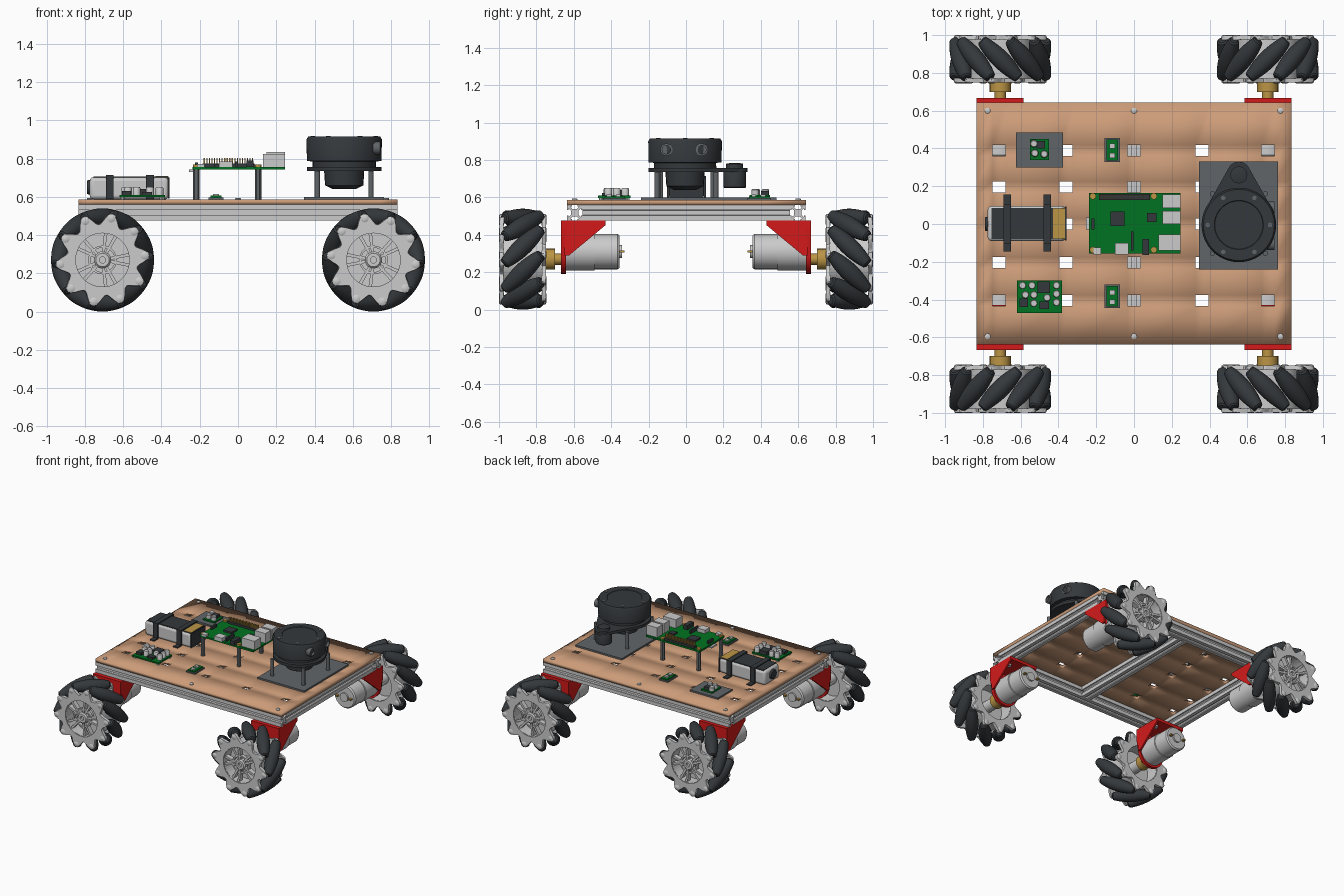
import bpy, bmesh
from math import sin, cos, pi, radians, sqrt, asin
from mathutils import Matrix, Vector

if "Cube" in bpy.data.objects:
    bpy.data.objects.remove(bpy.data.objects["Cube"])

T = Matrix.Translation
AZ = Matrix.Identity(4)
AY = Matrix(((1, 0, 0), (0, 0, 1), (0, 1, 0))).to_4x4()   # profile in xz, depth along y
AX = Matrix(((0, 0, 1), (1, 0, 0), (0, 1, 0))).to_4x4()   # profile in yz, depth along x


def mat(name, *rgb):
    m = bpy.data.materials.new(name)
    m.diffuse_color = (*rgb, 1)
    m.use_nodes = True
    m.node_tree.nodes["Principled BSDF"].inputs["Base Color"].default_value = m.diffuse_color
    return m


TAN, RED = mat("tan_board", .6, .33, .19), mat("red", .65, .01, .01)
GREEN, DARK = mat("green_board", .0, .17, .015), mat("dark", .035, .04, .045)
BRASS, SLATE = mat("brass", .5, .3, .06), mat("slate", .12, .13, .14)
ALU = mat("aluminium", .55, .56, .58)


def finish(name, bm, m=None, bevel=0):
    bmesh.ops.recalc_face_normals(bm, faces=bm.faces)
    me = bpy.data.meshes.new(name)
    bm.to_mesh(me)
    bm.free()
    if m:
        me.materials.append(m)
    ob = bpy.data.objects.new(name, me)
    bpy.context.collection.objects.link(ob)
    if bevel:
        b = ob.modifiers.new("bevel", "BEVEL")
        b.width, b.segments = bevel, 3
    return ob


def loft(bm, loops, M, closed=False):
    """Skin a row of equal-count point loops; cap the ends or join them."""
    rows = [[bm.verts.new(M @ Vector(p)) for p in lp] for lp in loops]
    n = len(rows[0])
    for a, b in zip(rows, rows[1:] + (rows[:1] if closed else [])):
        for i in range(n):
            bm.faces.new((a[i], a[(i + 1) % n], b[(i + 1) % n], b[i]))
    if not closed:
        bm.faces.new(rows[0])
        bm.faces.new(rows[-1])


def prism(bm, pts, w0, w1, M=AZ):
    loft(bm, [[(u, v, w) for u, v in pts] for w in (w0, w1)], M)


def lathe(bm, prof, M=AZ, n=32, closed=False):
    loft(bm, [[(r * cos(2 * pi * i / n), r * sin(2 * pi * i / n), t) for i in range(n)]
              for r, t in prof], M, closed)


def boxes(name, items, m=None, bevel=0):
    bm = bmesh.new()
    for x0, x1, y0, y1, z0, z1 in items:
        prism(bm, [(x0, y0), (x1, y0), (x1, y1), (x0, y1)], z0, z1)
    return finish(name, bm, m, bevel)


def lathes(name, prof, mats, m=None, n=24):
    bm = bmesh.new()
    for M in mats:
        lathe(bm, prof, M, n)
    return finish(name, bm, m)


# deck with a 5 x 5 grid of rectangular slots
hx, hy = [-.715, -.36, 0, .36, .71], [-.405, -.205, 0, .195, .39]
xs = [-.833] + [c + s * .034 for c in hx for s in (-1, 1)] + [.833]
ys = [-.637] + [c + s * .029 for c in hy for s in (-1, 1)] + [.642]
bm = bmesh.new()
grid = [[bm.verts.new((x, y, .587)) for y in ys] for x in xs]
for i in range(len(xs) - 1):
    for j in range(len(ys) - 1):
        if not (i % 2 and j % 2):
            bm.faces.new((grid[i][j], grid[i + 1][j], grid[i + 1][j + 1], grid[i][j + 1]))
sol = finish("deck_plate", bm, TAN).modifiers.new("thickness", "SOLIDIFY")
sol.thickness, sol.offset = .027, -1
lathes("deck_screws", [(.015, .58), (.015, .592), (.01, .595)],
       [T((x, y, 0)) for x in (-.775, 0, .775) for y in (-.595, .6)])

# slotted frame beams
side = [(-.042, .042), (-.014, .042), (-.014, .034), (-.024, .034), (-.012, .02),
        (.012, .02), (.024, .034), (.014, .034), (.014, .042)]
slot = []
for k in range(4):
    c, s = (1, 0, -1, 0)[k], (0, -1, 0, 1)[k]
    slot += [(u * c - v * s, u * s + v * c) for u, v in side]
bm = bmesh.new()
for y in (-.595, .598):
    prism(bm, slot, -.833, .833, T((0, y, .518)) @ AX)
finish("long_beams", bm, ALU)
bm = bmesh.new()
for x in (-.79, 0, .79):
    prism(bm, slot, -.553, .556, T((x, 0, .518)) @ AY)
finish("cross_beams", bm, ALU)

# wheel units: local +y points outward, mirrored to the four corners
N, R, D = 10, .27, .221
roller = [(R - sqrt(D * D + t * t / 2), t) for t in [(-6 + i) * .0225 for i in range(13)]]
roller = [(.02, -.142)] + roller + [(.02, .142)]


def lobes(r, amp, phase, y, n=100):
    return [(*(Vector((cos(a), sin(a))) * (r + amp * cos(N * (a - phase)))), y)
            for a in [2 * pi * i / n for i in range(n)]]


for sx, sy in ((1, 1), (-1, 1), (1, -1), (-1, -1)):
    tag = ("back" if sy > 0 else "front") + ("_right" if sx > 0 else "_left")
    mirror = Matrix.Diagonal((sx, sy, 1, 1))
    B = T((sx * .708, sy * .873, .27)) @ mirror
    # slanted barrel rollers
    bm = bmesh.new()
    for k in range(N):
        lathe(bm, roller, B @ Matrix.Rotation(2 * pi * k / N, 4, 'Y') @ T((0, 0, D))
              @ Matrix.Rotation(-pi / 4, 4, 'Z') @ AY, 20)
    finish("rollers_" + tag, bm, DARK)
    # lobed side plates, rim, web, spokes and hub
    bm = bmesh.new()
    for s in (1, -1):
        ph = pi / 2 - s * .42
        loft(bm, [lobes(.218, .03, ph, s * .104), lobes(.214, .03, ph, s * .124),
                  lobes(.142, 0, 0, s * .124), lobes(.142, 0, 0, s * .104)], B @ AY, True)
        for k in range(N):   # roller ears
            a = ph + 2 * pi * k / N
            lathe(bm, [(.024, s * .1), (.024, s * .122), (.015, s * .128)],
                  B @ T((.222 * cos(a), 0, .222 * sin(a))) @ AY, 12)
    lathe(bm, [(.168, -.11), (.168, .11), (.14, .118), (.14, -.118)], B @ AY, 48, True)
    lathe(bm, [(.145, -.02), (.145, .03)], B @ AY, 40)
    lathe(bm, [(.045, -.124), (.045, .105), (.035, .116), (.016, .116), (.016, .1)], B @ AY)
    for k in range(N):
        q = .12 if k % 2 else -.12
        prism(bm, [(-.007, .03), (.007, .03), (.009, .15), (-.009, .15)], .07, .108,
              B @ Matrix.Rotation(2 * pi * k / N + q, 4, 'Y') @ AY)
    lathe(bm, [(.075, .08), (.075, .106), (.064, .106), (.064, .08)], B @ AY, 32, True)
    finish("wheel_" + tag, bm, ALU)
    # coupler and motor
    C = T((sx * .708, 0, .27)) @ mirror
    lathes("coupler_" + tag, [(.03, .66), (.03, .7), (.056, .7), (.056, .755)], [C @ AY], BRASS)
    lathes("motor_" + tag, [(.1, .642), (.1, .49), (.094, .488), (.094, .365), (.085, .355),
                            (.035, .355), (.035, .342)], [C @ T((0, 0, .04)) @ AY], None, 40)
    bm = bmesh.new()
    for x in (-.06, .06):
        prism(bm, [(x - .01, .305), (x + .01, .305), (x + .01, .315), (x - .01, .315)],
              .33, .36, T((sx * .708, 0, 0)) @ mirror @ AY)
    finish("motor_terminals_" + tag, bm, BRASS)
    # red bracket: rounded face, top flange, side gussets
    P = T((sx * .71, 0, 0)) @ mirror
    bm = bmesh.new()
    face = [(-.124, .476), (-.124, .38)] + \
        [(.11 * cos(a), .302 + .11 * sin(a)) for a in [pi + pi * i / 16 for i in range(17)]] + \
        [(.124, .38), (.124, .476)]
    prism(bm, face, .642, .668, P @ AY)
    prism(bm, [(-.124, .43), (.124, .43), (.124, .66), (-.124, .66)], .452, .476, P)
    for x in (-.124, .11):
        prism(bm, [(.65, .476), (.43, .476), (.43, .452), (.625, .29), (.65, .29)],
              x, x + .014, P @ AX)
    finish("bracket_" + tag, bm, RED)
    lathes("bracket_bolts_" + tag, [(.018, .435), (.018, .455)],
           [P @ T((x, .5, 0)) for x in (-.08, .08)], None, 12)

# scanner on its base plate
boxes("scanner_base", [(.345, .762, -.24, .33, .587, .6)], SLATE)
L = T((.555, -.005, 0))
beta = asin(.135 / .275)
tear = [(.195 * cos(a), .195 * sin(a)) for a in
        [pi - beta + (pi + 2 * beta) * i / 40 for i in range(41)]]
tear += [(.06 * cos(a), .275 + .06 * sin(a)) for a in
         [beta + (pi - 2 * beta) * i / 16 for i in range(17)]]
bm = bmesh.new()
prism(bm, tear, .735, .757, L)
finish("scanner_chassis", bm, DARK)
lathes("scanner_drum", [(.165, .75), (.165, .785), (.195, .787), (.197, .9), (.188, .915),
                        (.13, .915), (.127, .912)], [L], DARK, 64)
lathes("scanner_lenses", [(.033, .15), (.033, .188), (.022, .19), (.022, .17)],
       [L @ T((0, y, .855)) @ AX for y in (-.1, .09)], SLATE)
lathes("scanner_underbody", [(.06, .64), (.1, .66), (.105, .737)], [L], DARK)
lathes("scanner_motor", [(.055, .65), (.06, .655), (.06, .735), (.045, .757), (.045, .78),
                         (.02, .785)], [L @ T((0, .265, 0))], DARK)
lathes("scanner_posts", [(.014, .6), (.014, .736)],
       [L @ T((x, y, 0)) for x, y in ((-.14, -.15), (.14, -.15), (-.14, .165), (.14, .165))],
       SLATE, 12)
lathes("scanner_screws", [(.012, .91), (.012, .919)],
       [L @ T((.165 * cos(a), .165 * sin(a), 0)) for a in [k * pi / 3 for k in range(6)]], SLATE, 12)

# computer board on posts
boxes("computer_board", [(-.238, .245, -.155, .165, .742, .756)], GREEN)
corners = [(x, y) for x in (-.218, .105) for y in (-.137, .147)]
lathes("computer_posts", [(.017, .587), (.017, .742)], [T((x, y, 0)) for x, y in corners], SLATE, 6)
lathes("computer_screws", [(.017, .75), (.017, .768)], [T((x, y, 0)) for x, y in corners], BRASS, 16)
boxes("computer_ports", [(.15, .245, .085, .155, .756, .835), (.15, .245, .0, .07, .756, .835),
                         (.13, .245, -.14, -.055, .756, .825), (-.1, -.03, -.162, -.1, .756, .785),
                         (-.215, -.175, -.162, -.125, .756, .772), (-.255, -.2, -.03, .035, .73, .742)])
boxes("computer_chips", [(-.125, -.05, -.01, .065, .756, .77), (.07, .118, .01, .058, .756, .768),
                         (.045, .08, -.165, -.08, .756, .79), (-.015, -.003, -.14, -.04, .756, .785),
                         (-.225, -.21, -.03, .03, .756, .78), (-.185, .085, .128, .16, .756, .773)], DARK)
boxes("header_pins", [(x - .003, x + .003, y - .003, y + .003, .77, .803)
                      for x in [-.176 + i * .0133 for i in range(20)] for y in (.137, .151)], BRASS)

# battery with label and straps
boxes("battery", [(-.775, -.362, -.09, .095, .587, .703)], ALU, .02)
boxes("battery_label", [(-.755, -.362, -.08, .085, .69, .707), (-.366, -.357, -.088, .093, .59, .702)], DARK)
boxes("battery_gold_patch", [(-.43, -.365, -.078, .083, .7, .709)], BRASS)
lathes("battery_lead_cap", [(.035, -.79), (.04, -.77)], [T((0, 0, .65)) @ AX], DARK)
strap = [(-.145, .587), (-.145, .595), (-.102, .595), (-.102, .715), (.107, .715), (.107, .595),
         (.155, .595), (.155, .587), (.097, .587), (.097, .706), (-.092, .706), (-.092, .587)]
bm = bmesh.new()
for x in (-.69, -.48):
    prism(bm, strap, x, x + .04, AX)
finish("battery_straps", bm, DARK)

# power board with capacitors
boxes("power_board", [(-.62, -.382, -.47, -.298, .598, .61)], GREEN)
boxes("power_board_chips", [(-.51, -.445, -.365, -.305, .61, .64), (-.605, -.56, -.44, -.395, .61, .63),
                            (-.5, -.45, -.45, -.41, .61, .625)], DARK)
lathes("power_capacitors", [(.02, .605), (.02, .645), (.016, .651)],
       [T((x, y, 0)) for x, y in ((-.59, -.325), (-.54, -.325), (-.575, -.375), (-.53, -.375), (-.53, -.42),
                                  (-.41, -.325), (-.41, -.37), (-.41, -.415), (-.46, -.39))], None, 16)
lathes("power_board_feet", [(.012, .585), (.012, .6)],
       [T((x, y, 0)) for x in (-.605, -.397) for y in (-.455, -.313)], None, 10)

# regulator on a slate pad
boxes("regulator_pad", [(-.625, -.375, .3, .485, .587, .6)], SLATE)
boxes("regulator_board", [(-.55, -.45, .34, .45, .602, .613)], GREEN)
boxes("regulator_coil", [(-.515, -.47, .4, .44, .61, .635)], DARK)
lathes("regulator_capacitors", [(.02, .605), (.02, .64), (.016, .645)],
       [T((-.525, .375, 0)), T((-.475, .37, 0)), T((-.53, .425, 0))], None, 16)

# two small driver boards
for tag, y in (("back", .392), ("front", -.382)):
    boxes("driver_pad_" + tag, [(-.155, -.075, y - .063, y + .063, .587, .597)], SLATE)
    boxes("driver_board_" + tag, [(-.145, -.085, y - .055, y + .055, .597, .606)], GREEN)
    boxes("driver_chips_" + tag, [(-.13, -.1, y + d - .013, y + d + .013, .606, .616)
                                  for d in (-.03, .02)], ALU)

bpy.ops.object.select_all(action='SELECT')
bpy.context.view_layer.objects.active = bpy.context.selected_objects[0]
bpy.ops.object.shade_smooth_by_angle(angle=radians(35))
